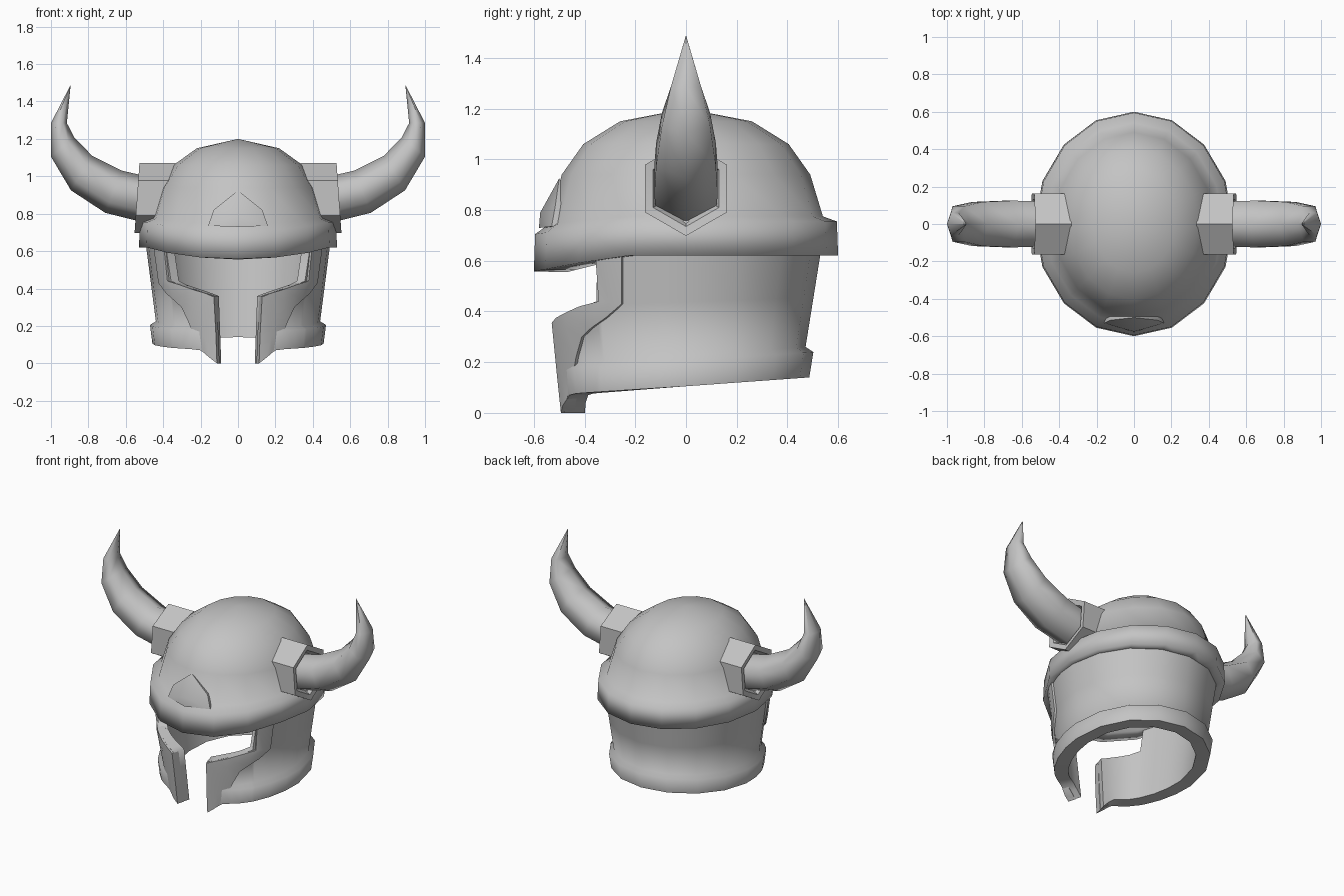
import bpy, bmesh, math
from mathutils import Vector

if "Cube" in bpy.data.objects:
    bpy.data.objects.remove(bpy.data.objects["Cube"])

grey = bpy.data.materials.new("helmet_grey")
grey.diffuse_color = (0.55, 0.55, 0.55, 1)
grey.use_nodes = True
grey.node_tree.nodes["Principled BSDF"].inputs["Base Color"].default_value = grey.diffuse_color


def finish(name, bm, angle, mirror):
    """Turn a bmesh into a shaded, optionally mirrored object."""
    bmesh.ops.remove_doubles(bm, verts=bm.verts[:], dist=0.0005)
    bmesh.ops.recalc_face_normals(bm, faces=bm.faces[:])
    me = bpy.data.meshes.new(name)
    bm.to_mesh(me)
    bm.free()
    me.materials.append(grey)
    ob = bpy.data.objects.new(name, me)
    bpy.context.collection.objects.link(ob)
    bpy.ops.object.select_all(action='DESELECT')
    ob.select_set(True)
    bpy.context.view_layer.objects.active = ob
    bpy.ops.object.shade_smooth_by_angle(angle=math.radians(angle))
    if mirror:
        mod = ob.modifiers.new("mirror", 'MIRROR')
        mod.use_clip = True
    return ob


def loft(name, rings, angle=60, caps=(True, True), mirror=False):
    """Skin a list of closed rings of points."""
    bm = bmesh.new()
    vs = [[bm.verts.new(p) for p in r] for r in rings]
    n = len(vs[0])
    for a, b in zip(vs, vs[1:]):
        for i in range(n):
            j = (i + 1) % n
            bm.faces.new((a[i], a[j], b[j], b[i]))
    if caps[0]:
        bm.faces.new(vs[0])
    if caps[1]:
        bm.faces.new(vs[-1])
    return finish(name, bm, angle, mirror)


# Dome with brim: (x radius, y radius, z, drop at the front), outside then inside
SEG = 16
profile = [(0, 0, 1.2, 0), (.22, .26, 1.15, 0), (.345, .405, 1.06, 0),
           (.425, .49, .94, 0), (.475, .54, .775, .03),
           (.523, .595, .755, .05), (.53, .6, .62, .062),
           (.44, .47, .62, .065), (.42, .48, .77, 0),
           (.36, .42, .93, 0), (.19, .22, 1.09, 0), (0, 0, 1.14, 0)]
rings = []
for rx, ry, z, drop in profile:
    ring = []
    for i in range(SEG):
        t = 2 * math.pi * i / SEG
        front = max(0, (math.cos(t) - .45) / .55)
        ring.append((rx * math.sin(t), -ry * math.cos(t), z - drop * front))
    rings.append(ring)
loft("dome_and_brim", rings, 100, (False, False))


def wall_point(deg, z, off=0.0):
    """Point on the flaring neck wall; 0 degrees is the front."""
    t = math.radians(deg)
    a = .41 + .13 * z + off
    b = (.50 + .11 * z if deg < 90 else .43 + .16 * z) + off
    if 90 <= deg < 91:
        b = .46
    return (a * math.sin(t), -b * math.cos(t), z)


# Neck and cheek guard with thick lower rim: columns (angle, top z)
columns = [(16, .36), (22, .375), (28, .39), (35, .405), (42, .42), (50, .44),
           (52, .64), (64, .64), (77, .64), (90, .64), (112.5, .64),
           (135, .64), (157.5, .64), (180, .64)]
rings = []
for deg, top in columns:
    y = -.5 * math.cos(math.radians(deg))
    bottom = {16: 0, 22: .04, 28: .07}.get(deg, .105 + .07 * y)
    rim = bottom + .1
    flare = .034 * min(1, (deg - 16) / 30)
    thick = .055 + .03 * max(0, 1 - (deg - 16) / 25)
    mid = (top + rim + .03) / 2
    rows = [(top, 0), (mid, 0), (rim + .02, 0), (rim, flare),
            (bottom, flare), (bottom, -thick), (rim, -thick),
            (mid, -thick), (top, -thick)]
    rings.append([wall_point(deg, z, o) for z, o in rows])
loft("neck_and_cheek_guard", rings, 75, (True, False), True)

# Raised border along the face opening: (inner angle, z, outer angle, z)
border = [(52, .63, 64, .63), (52, .44, 63, .43), (41, .42, 55, .375),
          (31, .395, 47, .335), (22, .375, 41, .30), (16, .355, 36, .22),
          (15.5, .15, 32, .14), (15.5, 0, 25, .055)]
rings = []
for a, za, b, zb in border:
    rings.append([wall_point(a, za, .012), wall_point((a + b) / 2, (za + zb) / 2, .016),
                  wall_point(b, zb, .012), wall_point(b, zb, -.03),
                  wall_point(a, za, -.04)])
loft("face_opening_border", rings, 60, mirror=True)


# Hexagonal horn sockets with a recessed outer face
def socket_ring(x, r, tilt):
    ring = []
    for i in range(6):
        t = math.radians(60 * i)
        dz = r * math.cos(t)
        ring.append((x - tilt * dz, r * math.sin(t), .885 + dz))
    return ring


loft("horn_socket", [socket_ring(.34, .187, .03), socket_ring(.54, .187, .07),
                     socket_ring(.535, .15, .07), socket_ring(.50, .13, .07)],
     50, mirror=True)

# Curved six-sided horns: (lower x, z, upper x, z, half width)
horn = [(.49, .75, .49, 1.0, .12), (.71, .805, .62, 1.03, .125),
        (.893, .925, .78, 1.11, .118), (1.0, 1.105, .877, 1.21, .095),
        (1.0, 1.285, .915, 1.285, .06), (.897, 1.485, .895, 1.487, .001)]
rings = []
for x0, z0, x1, z1, w in horn:
    lo, up = Vector((x0, 0, z0)), Vector((x1, 0, z1))
    ring = []
    for i in range(6):
        t = math.radians(60 * i)
        p = lo.lerp(up, .5 + .5 * math.cos(t))
        p.y = w * math.sin(t) / math.sin(math.radians(60))
        ring.append(p)
    rings.append(ring)
loft("horn", rings, 75, mirror=True)

# Faceted boss above the brow
bm = bmesh.new()
for x, y, z in [(0, -.58, .73), (0, -.575, .79), (0, -.5, .925),
                (.16, -.53, .735), (.13, -.515, .82), (.14, -.44, .735),
                (.1, -.44, .82)]:
    for s in ((1, -1) if x else (1,)):
        bm.verts.new((s * x, y, z))
bmesh.ops.convex_hull(bm, input=bm.verts[:])
finish("brow_boss", bm, 50, False)
